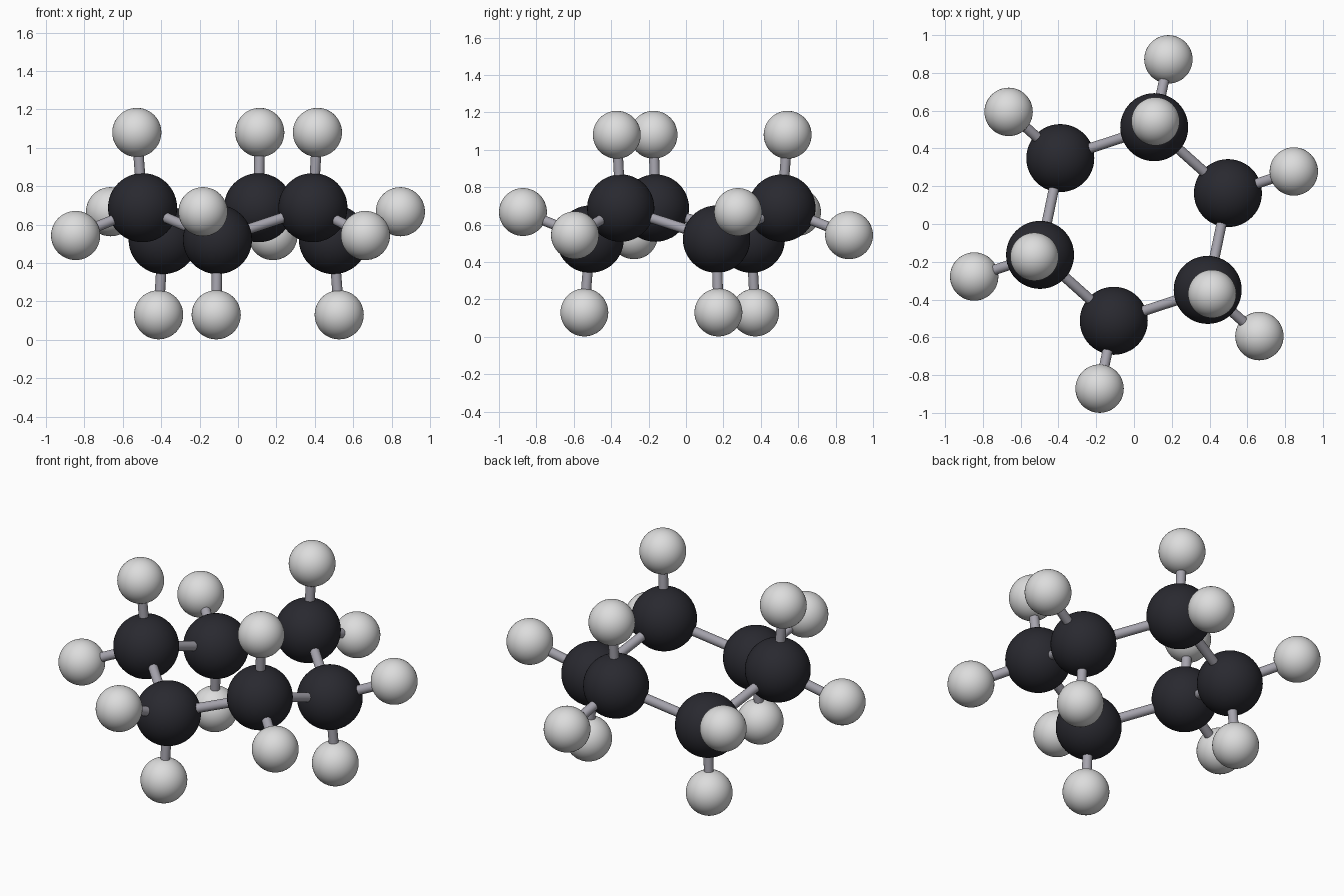
import bpy
from math import radians
from mathutils import Matrix, Vector

cube = bpy.data.objects.get("Cube")
if cube:
    bpy.data.objects.remove(cube, do_unlink=True)


def material(name, color, roughness=0.5):
    mat = bpy.data.materials.new(name)
    mat.use_nodes = True
    mat.diffuse_color = color
    bsdf = mat.node_tree.nodes["Principled BSDF"]
    bsdf.inputs["Base Color"].default_value = color
    bsdf.inputs["Roughness"].default_value = roughness
    return mat


CHARCOAL = material("charcoal", (0.022, 0.022, 0.029, 1))
LIGHT_GREY = material("light grey", (0.72, 0.72, 0.72, 1))
BOND_GREY = material("bond grey", (0.38, 0.37, 0.42, 1))

CARBON_RADIUS, HYDROGEN_RADIUS, BOND_RADIUS = 0.18, 0.128, 0.027
MID_HEIGHT = 0.605
START_ANGLE = 78.2


def finish(name, mat):
    obj = bpy.context.object
    obj.name = name
    obj.data.materials.append(mat)
    bpy.ops.object.shade_smooth_by_angle()
    return obj


def ball(name, centre, radius, mat):
    bpy.ops.mesh.primitive_uv_sphere_add(
        segments=48, ring_count=24, radius=radius, location=centre)
    finish(name, mat)


def bond(name, start, end):
    axis = end - start
    bpy.ops.mesh.primitive_cylinder_add(
        vertices=24, radius=BOND_RADIUS, depth=axis.length,
        location=(start + end) / 2,
        rotation=axis.to_track_quat("Z", "Y").to_euler())
    finish(name, BOND_GREY)


def place(index, radius, rise):
    """Point on the ring; odd positions are flipped below the middle."""
    side = 1 if index % 2 == 0 else -1
    turn = Matrix.Rotation(radians(START_ANGLE + 60 * index), 3, "Z")
    return turn @ Vector((radius, 0, 0)) + Vector((0, 0, MID_HEIGHT + side * rise))


# Puckered ring of six carbons, each with an upright and an outward hydrogen
carbons = [place(i, 0.5235, 0.083) for i in range(6)]
for i, carbon in enumerate(carbons):
    n = i + 1
    ball(f"carbon_{n}", carbon, CARBON_RADIUS, CHARCOAL)
    bond(f"ring_bond_{n}", carbon, carbons[(i + 1) % 6])
    for kind, radius, rise in (("axial", 0.555, 0.475), ("outer", 0.8905, -0.062)):
        hydrogen = place(i, radius, rise)
        ball(f"{kind}_hydrogen_{n}", hydrogen, HYDROGEN_RADIUS, LIGHT_GREY)
        bond(f"{kind}_bond_{n}", carbon, hydrogen)
